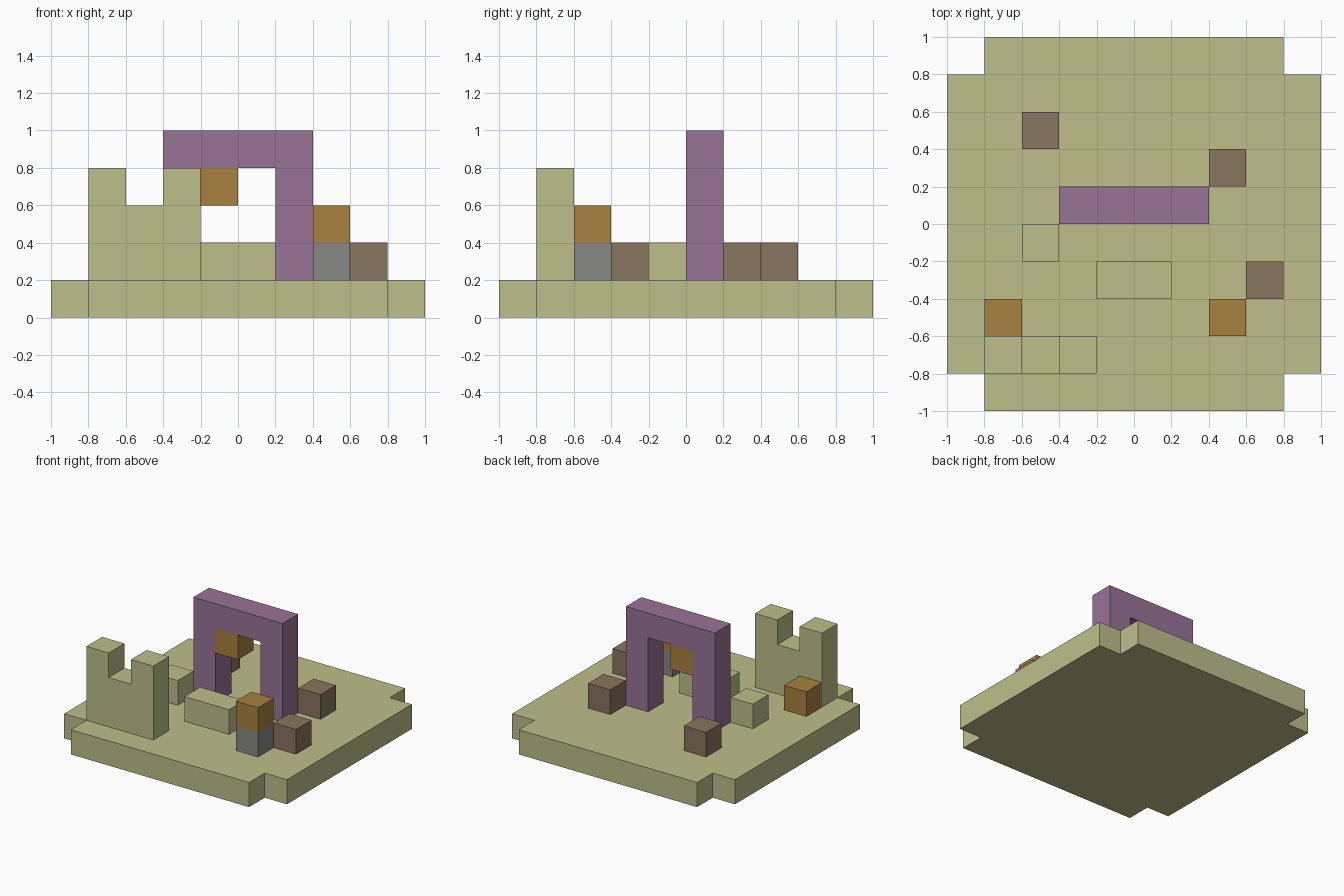
import bpy
import bmesh
from mathutils import Vector

default = bpy.data.objects.get("Cube")
if default:
    bpy.data.objects.remove(default, do_unlink=True)

U = 0.2  # one block


def material(name, rgb):
    linear = [((c / 255 + 0.055) / 1.055) ** 2.4 for c in rgb] + [1]
    mat = bpy.data.materials.new(name)
    mat.use_nodes = True
    mat.diffuse_color = linear
    bsdf = next(n for n in mat.node_tree.nodes if n.type == "BSDF_PRINCIPLED")
    bsdf.inputs["Base Color"].default_value = linear
    bsdf.inputs["Roughness"].default_value = 0.9
    return mat


GREEN = material("pale olive", (189, 191, 139))
PURPLE = material("dusty purple", (153, 115, 151))
ORANGE = material("ochre", (168, 129, 64))
BROWN = material("earth brown", (137, 117, 94))
GREY = material("stone grey", (136, 137, 134))


def extrude(name, outline, direction, mat):
    """Extrude a closed outline (in block units) into a solid."""
    bm = bmesh.new()
    face = bm.faces.new([bm.verts.new(Vector(p) * U) for p in outline])
    moved = bmesh.ops.extrude_face_region(bm, geom=[face], use_keep_orig=True)
    verts = [v for v in moved["geom"] if isinstance(v, bmesh.types.BMVert)]
    bmesh.ops.translate(bm, verts=verts, vec=Vector(direction) * U)
    bmesh.ops.recalc_face_normals(bm, faces=bm.faces)
    mesh = bpy.data.meshes.new(name)
    bm.to_mesh(mesh)
    bm.free()
    mesh.materials.append(mat)
    obj = bpy.data.objects.new(name, mesh)
    bpy.context.collection.objects.link(obj)
    return obj


def upright(name, profile, y, mat):
    """A one-block-thick wall from an x-z profile."""
    return extrude(name, [(x, y, z) for x, z in profile], (0, 1, 0), mat)


def block(name, x, y, z, mat, width=1):
    corners = [(x, y, z), (x + width, y, z), (x + width, y + 1, z), (x, y + 1, z)]
    return extrude(name, corners, (0, 0, 1), mat)


# Ground slab with a notch in every corner
quarter = [(5, 4), (4, 4), (4, 5)]
plan = []
for sx, sy in ((1, 1), (-1, 1), (-1, -1), (1, -1)):
    corner = [(sx * x, sy * y, 0) for x, y in quarter]
    plan += corner if sx == sy else corner[::-1]
extrude("ground_slab", plan, (0, 0, 1), GREEN)

# Arch with a block hanging beneath its lintel
half_arch = [(1, 4), (1, 1), (2, 1), (2, 5)]
upright("arch", half_arch + [(-x, z) for x, z in reversed(half_arch)], 0, PURPLE)
block("hanging_block", -1, 0, 3, ORANGE)

# Ruined wall with two raised ends
upright("notched_wall", [(-4, 1), (-1, 1), (-1, 4), (-2, 4), (-2, 3),
                         (-3, 3), (-3, 4), (-4, 4)], -4, GREEN)

# Loose blocks on the ground
block("low_bench", -1, -2, 1, GREEN, width=2)
block("green_block", -3, -1, 1, GREEN)
block("ochre_block", -4, -3, 1, ORANGE)
block("stone_pedestal", 2, -3, 1, GREY)
block("pedestal_top", 2, -3, 2, ORANGE)
for label, x, y in (("back", -3, 2), ("side", 2, 1), ("front", 3, -2)):
    block("brown_block_" + label, x, y, 1, BROWN)
